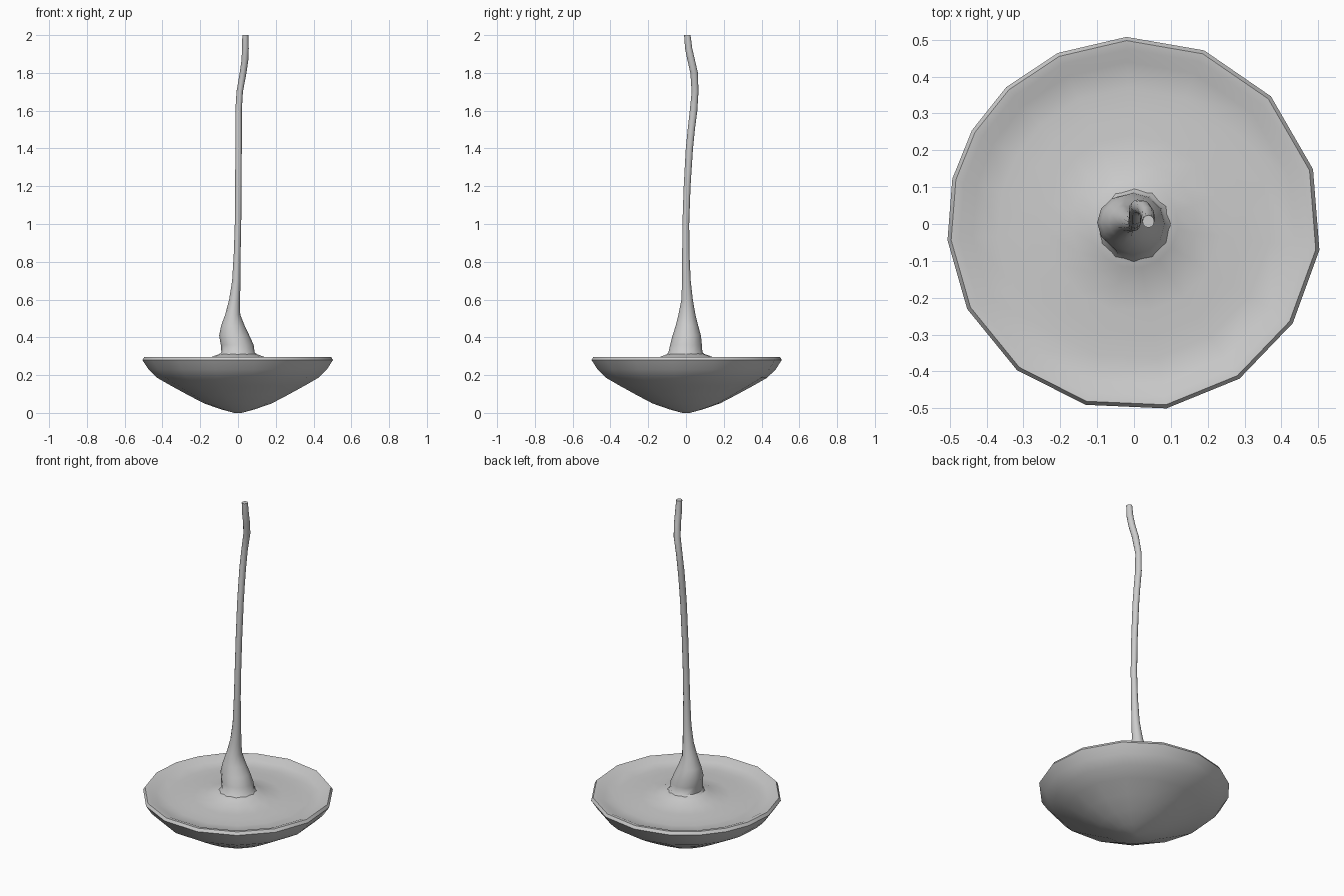
import bpy, bmesh
from math import sin, cos, tau, radians


def build(name, rings, smooth_angle=50):
    """Skin a stack of equal-length rings and close both ends."""
    bm = bmesh.new()
    loops = [[bm.verts.new(p) for p in ring] for ring in rings]
    n = len(loops[0])
    for a, b in zip(loops, loops[1:]):
        for i in range(n):
            j = (i + 1) % n
            bm.faces.new((a[i], a[j], b[j], b[i]))
    bm.faces.new(loops[0][::-1])
    bm.faces.new(loops[-1])
    bmesh.ops.recalc_face_normals(bm, faces=bm.faces)
    mesh = bpy.data.meshes.new(name)
    bm.to_mesh(mesh)
    bm.free()
    obj = bpy.data.objects.new(name, mesh)
    bpy.context.collection.objects.link(obj)
    bpy.ops.object.select_all(action='DESELECT')
    obj.select_set(True)
    bpy.context.view_layer.objects.active = obj
    bpy.ops.object.shade_smooth_by_angle(angle=radians(smooth_angle))
    return obj


# Shallow dish: unevenly spaced 16-sided outline, (radius, z) from base to centre of top
angles = [-175, -153, -128.7, -105, -80, -55.7, -32, -8,
          17, 43, 68, 92.3, 114, 133, 150, 166]
profile = [(0.02, 0.0), (0.09, 0.019), (0.18, 0.05), (0.27, 0.097),
           (0.36, 0.146), (0.43, 0.186), (0.475, 0.23), (0.508, 0.28),
           (0.498, 0.296), (0.475, 0.293), (0.44, 0.277), (0.37, 0.271),
           (0.31, 0.275), (0.24, 0.276), (0.17, 0.285), (0.12, 0.304),
           (0.08, 0.318), (0.02, 0.32)]
build("dish", [[(r * cos(radians(a)), r * sin(radians(a)), z) for a in angles]
               for r, z in profile])

# Thin wavering stem with swollen foot: (z, centre x, centre y, radius x, radius y)
sections = [(0.295, 0, 0, 0.12, 0.115), (0.32, 0, -0.003, 0.088, 0.09),
            (0.36, -0.004, 0, 0.087, 0.084), (0.41, -0.02, 0.004, 0.08, 0.075),
            (0.46, -0.027, 0.005, 0.063, 0.06), (0.52, -0.028, 0.005, 0.04, 0.045),
            (0.6, -0.018, 0.006, 0.029, 0.03), (0.7, -0.009, 0.002, 0.022, 0.023),
            (0.85, -0.004, -0.001, 0.018, 0.019), (1.0, 0, -0.001, 0.017, 0.018),
            (1.2, 0.002, 0.006, 0.017, 0.018), (1.4, 0.003, 0.018, 0.017, 0.019),
            (1.5, 0.003, 0.028, 0.017, 0.019), (1.6, 0.003, 0.04, 0.017, 0.02),
            (1.7, 0.009, 0.048, 0.017, 0.018), (1.8, 0.027, 0.043, 0.018, 0.02),
            (1.87, 0.037, 0.027, 0.018, 0.02), (1.93, 0.039, 0.014, 0.018, 0.019),
            (2.0, 0.039, 0.007, 0.016, 0.017)]
build("stem", [[(cx + rx * cos(tau * i / 12), cy + ry * sin(tau * i / 12), z)
                for i in range(12)] for z, cx, cy, rx, ry in sections])
